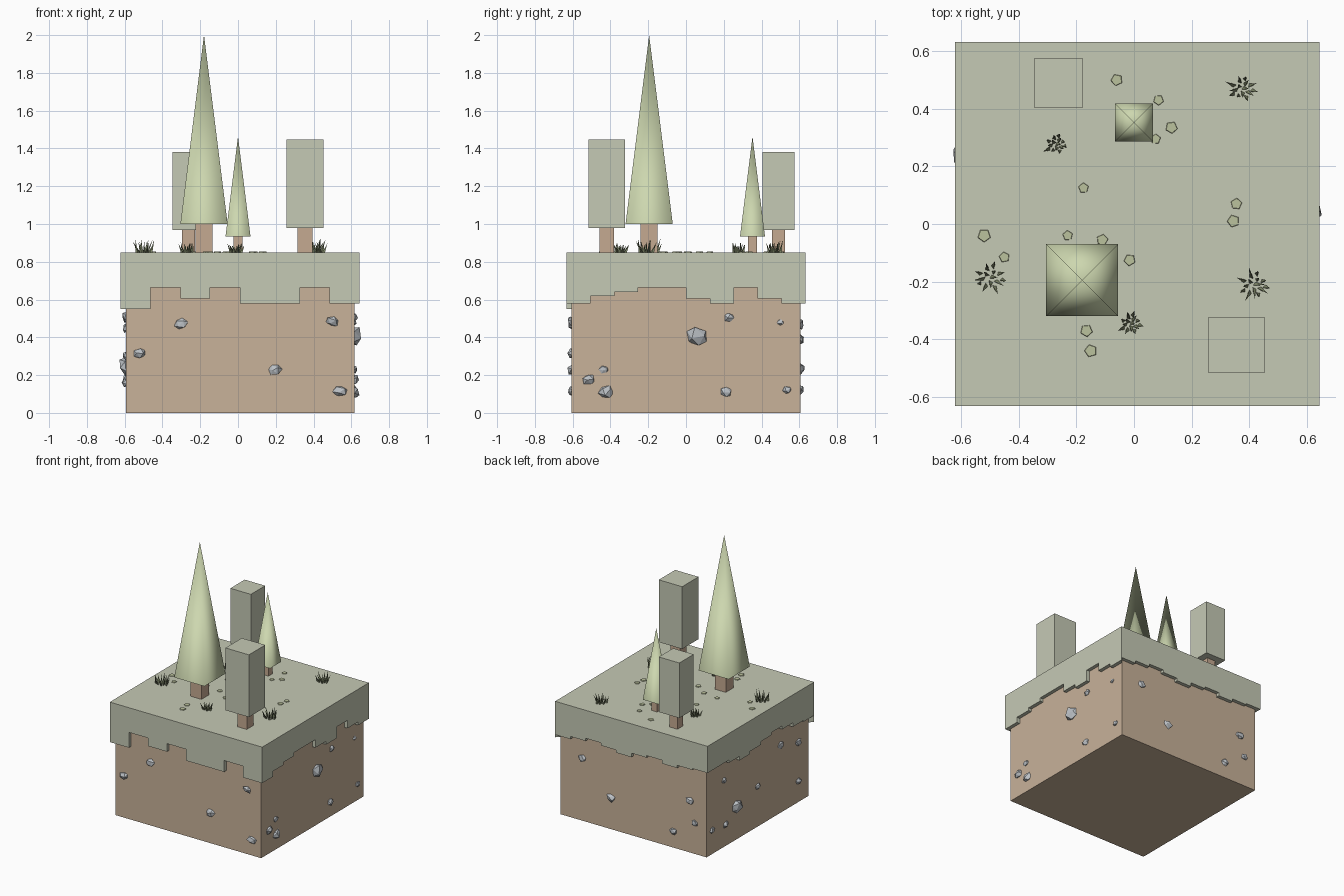
import bpy, bmesh, math, random
from mathutils import Matrix, Vector

cube = bpy.data.objects.get("Cube")
if cube:
    bpy.data.objects.remove(cube)
random.seed(4)


def material(name, rgb):
    m = bpy.data.materials.new(name)
    m.use_nodes = True
    m.diffuse_color = (*rgb, 1)
    m.node_tree.nodes["Principled BSDF"].inputs["Base Color"].default_value = (*rgb, 1)
    return m


GRASS = material("sage_green", (0.56, 0.585, 0.462))
PINE = material("pine_green", (0.61, 0.68, 0.43))
SOIL = material("soil_tan", (0.58, 0.445, 0.32))
BARK = material("bark_tan", (0.56, 0.40, 0.285))
STONE = material("stone_grey", (0.50, 0.53, 0.56))
BLADE = material("dark_green", (0.20, 0.23, 0.13))
LEAF = material("leaf_green", (0.50, 0.54, 0.34))


def finish(name, bm, mat):
    bmesh.ops.recalc_face_normals(bm, faces=bm.faces)
    me = bpy.data.meshes.new(name)
    bm.to_mesh(me)
    bm.free()
    me.materials.append(mat)
    ob = bpy.data.objects.new(name, me)
    bpy.context.collection.objects.link(ob)
    return ob


def block(name, mat, x, y, half, z0, z1):
    bm = bmesh.new()
    size = Matrix.Diagonal((2 * half, 2 * half, z1 - z0, 1))
    bmesh.ops.create_cube(bm, size=1, matrix=Matrix.Translation((x, y, (z0 + z1) / 2)) @ size)
    return finish(name, bm, mat)


CX, TOP, OUT, IN = 0.011, 0.85, 0.632, 0.605

# Soil block
block("soil", SOIL, CX, 0, IN, 0, TOP - 0.01)

# Grass cap: top face plus a stepped skirt on each side (heights run left to right)
SKIRTS = [
    [.55, .665, .605, .665, .58, .58, .665, .58],
    [.58, .62, .64, .665, .665, .605, .58, .665, .605, .58],
    [.60, .62, .64, .62, .60, .63, .645, .62, .64, .65],
    [.65, .65, .63, .60, .62, .645, .665, .64, .61, .60],
]
bm = bmesh.new()
bm.faces.new([bm.verts.new((CX + sx * OUT, sy * OUT, TOP))
              for sx, sy in ((-1, -1), (1, -1), (1, 1), (-1, 1))])
for side, heights in enumerate(SKIRTS):
    turn = Matrix.Translation((CX, 0, 0)) @ Matrix.Rotation(side * math.pi / 2, 4, "Z")
    step = 2 * OUT / len(heights)
    path = [(-OUT, TOP)]
    for i, h in enumerate(heights):
        for p in ((-OUT + i * step, h), (-OUT + (i + 1) * step, h)):
            if p != path[-1]:
                path.append(p)
    path.append((OUT, TOP))
    outer = [bm.verts.new(turn @ Vector((u, -OUT, z))) for u, z in path]
    inner = [bm.verts.new(turn @ Vector((max(-IN, min(IN, u)), -IN, z))) for u, z in path]
    bm.faces.new(outer)
    for i in range(len(path) - 1):
        bm.faces.new((outer[i], inner[i], inner[i + 1], outer[i + 1]))
bmesh.ops.remove_doubles(bm, verts=bm.verts, dist=0.0001)
finish("grass_cap", bm, GRASS)


# Pine trees: smooth four-sided pyramids on square trunks
def pine(name, x, y, half, trunk, z0, z1):
    block(name + "_trunk", BARK, x, y, trunk, TOP - 0.01, z0 + 0.01)
    bm = bmesh.new()
    tip = bm.verts.new((x, y, z1))
    ring = [bm.verts.new((x + sx * half, y + sy * half, z0))
            for sx, sy in ((-1, -1), (1, -1), (1, 1), (-1, 1))]
    for i in range(4):
        bm.faces.new((ring[i], ring[(i + 1) % 4], tip)).smooth = True
    bm.faces.new(ring[::-1])
    finish(name + "_crown", bm, PINE)


pine("large_pine", -0.18, -0.195, 0.125, 0.045, 1.0, 2.0)
pine("small_pine", 0, 0.352, 0.066, 0.024, 0.935, 1.463)


# Box-shaped trees
def box_tree(name, x, y, half, trunk, z0, z1):
    block(name + "_trunk", BARK, x, y, trunk, TOP - 0.01, z0 + 0.01)
    block(name + "_crown", GRASS, x, y, half, z0, z1)


box_tree("front_box_tree", 0.355, -0.42, 0.097, 0.039, 0.98, 1.447)
box_tree("back_box_tree", -0.262, 0.49, 0.085, 0.034, 0.967, 1.38)

# Stones set into each side: (position along side, height, radius)
STONES = {
    "front": [(-.30, .47, .035), (-.52, .315, .034), (.50, .485, .034),
              (.195, .23, .034), (.54, .115, .036)],
    "right": [(.055, .405, .06), (.23, .505, .027), (.50, .48, .018), (-.515, .175, .034),
              (-.425, .11, .038), (-.435, .23, .026), (.21, .11, .03), (.535, .12, .024)],
    "back": [(-.435, .47, .034), (-.2, .235, .035), (.455, .39, .034),
             (.32, .12, .03), (.495, .23, .026)],
    "left": [(-.40, .50, .025), (-.25, .25, .055), (-.54, .18, .025), (-.38, .16, .03),
             (0, .30, .028), (.27, .51, .03), (.48, .45, .03), (.48, .16, .03)],
}
for side, (wall, spots) in enumerate(STONES.items()):
    bm = bmesh.new()
    shift = CX if side % 2 else 0
    turn = Matrix.Translation((shift, 0, 0)) @ Matrix.Rotation(side * math.pi / 2, 4, "Z")
    for u, z, r in spots:
        place = turn @ Matrix.Translation((u, -IN, z)) @ Matrix.Diagonal((1.05, 0.65, 0.9, 1))
        spin = Matrix.Rotation(random.uniform(0, 6), 4, (0.4, 1, 0.3))
        made = bmesh.ops.create_icosphere(bm, subdivisions=1, radius=r, matrix=place @ spin)
        for v in made["verts"]:
            v.co += Vector([random.uniform(-0.15, 0.15) * r for _ in range(3)])
    finish(wall + "_stones", bm, STONE)

# Grass tufts: thin three-sided blades leaning outwards
TUFTS = [(.375, .47, .05), (-.27, .277, .042), (-.50, -.185, .058),
         (.415, -.21, .056), (-.012, -.345, .042)]
bm = bmesh.new()
for x, y, spread in TUFTS:
    for i in range(14):
        a = i * 2.4
        d = spread * 0.75 * math.sqrt((i + 0.3) / 14)
        length = spread * random.uniform(0.9, 1.45)
        base = Vector((x + d * math.cos(a), y + d * math.sin(a), TOP))
        lean = Matrix.Rotation(a, 4, "Z") @ Matrix.Rotation(random.uniform(0.1, 0.55), 4, "Y")
        bmesh.ops.create_cone(bm, segments=3, radius1=0.008, radius2=0, depth=length, cap_ends=True,
                              matrix=Matrix.Translation(base) @ lean
                              @ Matrix.Translation((0, 0, length * 0.45)))
finish("grass_tufts", bm, BLADE)

# Fallen leaves: thin flat plates on the grass
LEAVES = [(-.06, .50), (.085, .43), (.13, .335), (.075, .295), (-.175, .125), (-.23, -.04),
          (-.11, -.055), (-.52, -.04), (-.45, -.115), (-.015, -.125), (.355, .07),
          (.345, .01), (-.165, -.37), (-.15, -.44)]
bm = bmesh.new()
for x, y in LEAVES:
    r = random.uniform(0.016, 0.024)
    bmesh.ops.create_cone(bm, segments=5, radius1=r, radius2=r * 0.9, depth=0.006, cap_ends=True,
                          matrix=Matrix.Translation((x, y, TOP + 0.002))
                          @ Matrix.Rotation(random.uniform(0, 6), 4, "Z"))
finish("fallen_leaves", bm, LEAF)
